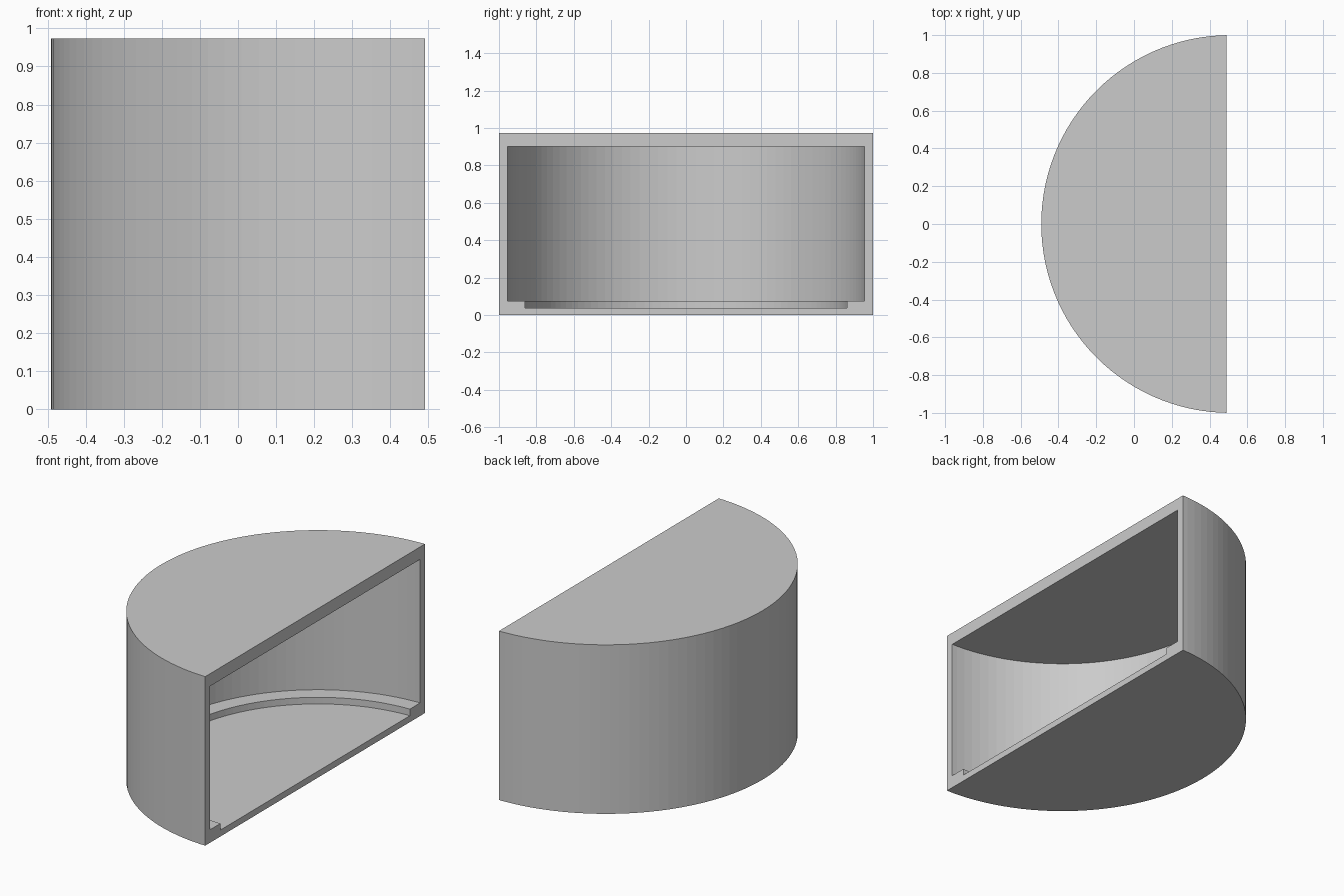
import bpy, bmesh
from math import pi
from mathutils import Vector

cube = bpy.data.objects.get("Cube")
if cube:
    bpy.data.objects.remove(cube, do_unlink=True)

AXIS_X, CUT_X, SEGMENTS = 0.509, 0.491, 120

# Plain grey material
grey = bpy.data.materials.new("plain_grey")
grey.use_nodes = True
colour = (0.6, 0.6, 0.6, 1)
grey.diffuse_color = colour
grey.node_tree.nodes["Principled BSDF"].inputs["Base Color"].default_value = colour


def revolve(bm, profile):
    """Spin a (radius, height) profile around the vertical axis."""
    verts = [bm.verts.new((AXIS_X - r, 0, z)) for r, z in profile]
    edges = [bm.edges.new(pair) for pair in zip(verts, verts[1:])]
    bmesh.ops.spin(bm, geom=verts + edges, cent=(AXIS_X, 0, 0), axis=(0, 0, 1),
                   angle=2 * pi, steps=SEGMENTS, use_merge=True)


bm = bmesh.new()
# Outer drum
revolve(bm, [(0, 0), (1, 0), (1, 0.973), (0, 0.973)])
# Inner cavity with a raised ledge around the floor
revolve(bm, [(0, 0.037), (0.862, 0.037), (0.862, 0.075), (0.956, 0.075),
             (0.956, 0.901), (0, 0.901)])
bmesh.ops.remove_doubles(bm, verts=bm.verts[:], dist=0.0005)

# Slice the drum in half and close the rim between the two shells
cut = bmesh.ops.bisect_plane(bm, geom=bm.verts[:] + bm.edges[:] + bm.faces[:],
                             plane_co=(CUT_X, 0, 0), plane_no=(1, 0, 0),
                             clear_outer=True)
rim = [e for e in bm.edges if e.is_boundary]
bmesh.ops.triangle_fill(bm, edges=rim, use_beauty=True, normal=Vector((1, 0, 0)))
bmesh.ops.dissolve_limit(bm, angle_limit=0.002, verts=bm.verts[:], edges=bm.edges[:])
bmesh.ops.recalc_face_normals(bm, faces=bm.faces[:])

mesh = bpy.data.meshes.new("half_drum_shell")
bm.to_mesh(mesh)
bm.free()
mesh.materials.append(grey)
shell = bpy.data.objects.new("half_drum_shell", mesh)
bpy.context.collection.objects.link(shell)
